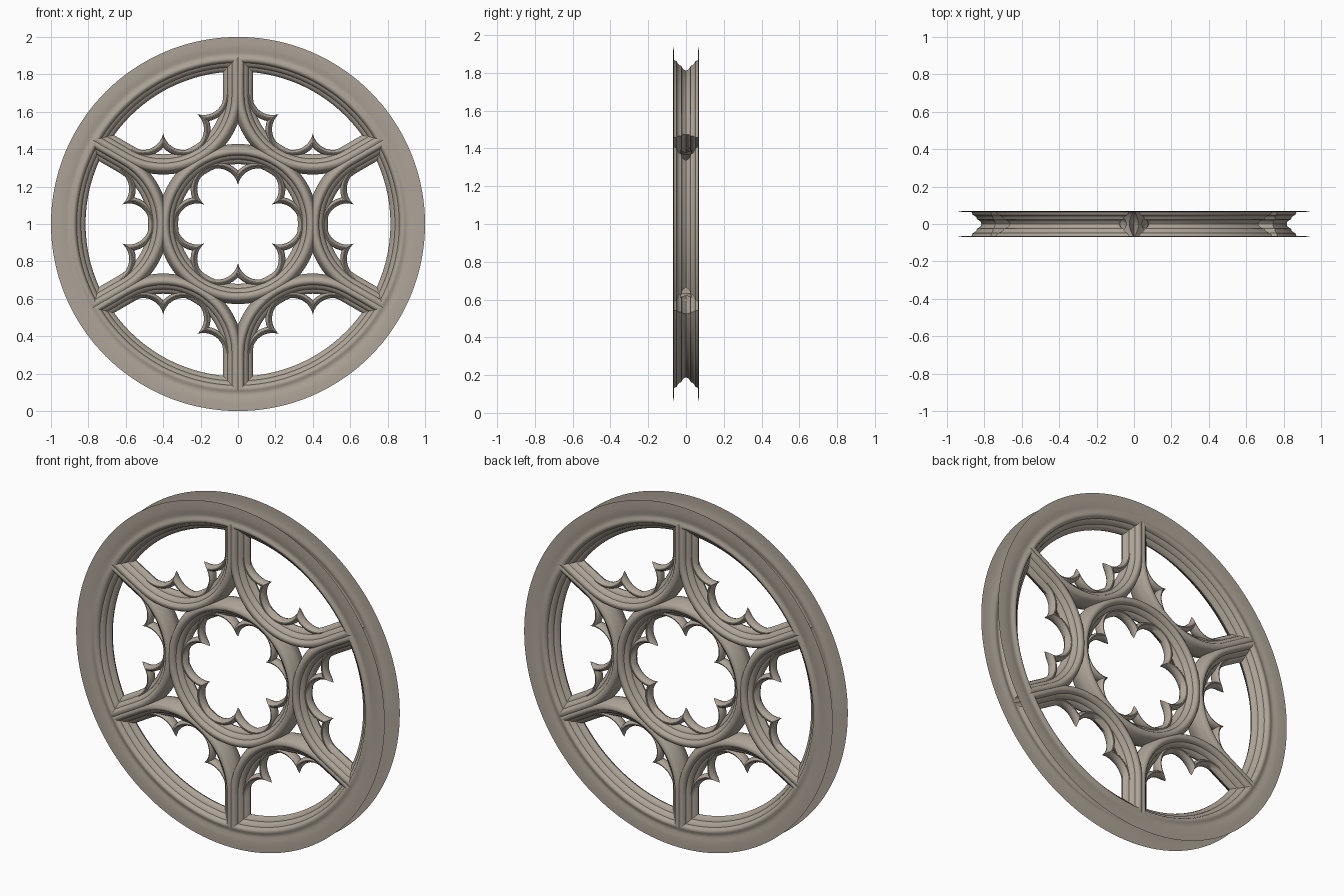
import bpy, bmesh, math
from math import sin, cos, asin, acos, sqrt, radians, pi

if "Cube" in bpy.data.objects:
    bpy.data.objects.remove(bpy.data.objects["Cube"])

stone = bpy.data.materials.new("warm_stone")
stone.diffuse_color = (0.42, 0.37, 0.31, 1)
stone.use_nodes = True
stone.node_tree.nodes["Principled BSDF"].inputs["Base Color"].default_value = stone.diffuse_color

# Main layout: every rib circle has radius RIB, its opening edge is HALF inside it
RIB, HALF, EDGE = 0.40, 0.08, 0.815
CELL = 2 * RIB                      # distance of each outer cell centre
LOBE_D, LOBE_R = 0.216, 0.11        # foil lobe centre distance and radius

# Moulding profile: (offset from opening edge, half depth)
MOULD = [(0, 0), (.006, .014), (.016, .022), (.024, .025), (.028, .036),
         (.038, .045), (.047, .049), (.050, .057), (.056, .066), (.065, .070),
         (.073, .069), (.08, .066)]
RING = MOULD + [(.09, .063), (.10, .0635), (.115, .067), (.135, .0695), (.16, .070), (.185, .070)]
RIB_PROFILE = MOULD + [(.087, .062), (.093, .05), (.099, .036), (.104, .02), (.108, 0)]
FOIL = [(0, 0), (.004, .013), (.009, .022), (.015, .029), (.020, .030),
        (.026, .026), (.031, .016), (.035, 0)]


def rot(p, a):
    return (p[0] * cos(a) - p[1] * sin(a), p[0] * sin(a) + p[1] * cos(a))


def sheet(bm, profile, point, steps, angle=0.0):
    """Sweep a profile; point(offset, t) gives the plan position for t in 0..1."""
    for side in (-1, 1):
        grid = []
        for i in range(steps + 1):
            row = []
            for d, h in profile:
                x, z = rot(point(d, i / steps), angle)
                row.append(bm.verts.new((x, side * h, z + 1)))
            grid.append(row)
        for i in range(steps):
            for j in range(len(profile) - 1):
                f = bm.faces.new((grid[i][j], grid[i + 1][j], grid[i + 1][j + 1], grid[i][j + 1]))
                f.normal_update()
                if f.normal.y * side < 0:
                    f.normal_flip()


def finish(name, bm):
    bmesh.ops.remove_doubles(bm, verts=bm.verts, dist=1e-5)
    me = bpy.data.meshes.new(name)
    bm.to_mesh(me)
    bm.free()
    me.materials.append(stone)
    ob = bpy.data.objects.new(name, me)
    bpy.context.collection.objects.link(ob)
    bpy.ops.object.select_all(action='DESELECT')
    ob.select_set(True)
    bpy.context.view_layer.objects.active = ob
    bpy.ops.object.shade_smooth_by_angle(angle=radians(35))


# Plan curves
def ring_point(d, t):               # ring segment, mitred against the spokes
    r = EDGE + d
    lim = asin(max(0, HALF - d) / r)
    a = lim + (pi / 3 - 2 * lim) * t
    return (r * cos(a), r * sin(a))


def spoke_point(sign):              # half of a spoke along +x, mitred to ring
    def f(d, t):
        s = HALF - d
        start = CELL * cos(pi / 6)
        end = sqrt((EDGE + d) ** 2 - s * s)
        return (start + (end - start) * t, sign * s)
    return f


def arch_point(d, t):               # inward arch of the cell on +x
    r, a = RIB - HALF + d, radians(120 + 120 * t)
    return (CELL + r * cos(a), r * sin(a))


def circle_point(d, t):
    r = RIB - HALF + d
    return (r * cos(2 * pi * t), r * sin(2 * pi * t))


def lobe_point(centre, direction, sign):   # half lobe, mitred at the cusp
    def f(d, t):
        r = LOBE_R + d
        a = t * (pi / 6 + asin(LOBE_D / (2 * r)))
        x, z = rot((LOBE_D + r * cos(a), sign * r * sin(a)), direction)
        return (centre + x, z)
    return f


# Outer ring
bm = bmesh.new()
for k in range(6):
    sheet(bm, RING, ring_point, 24, radians(30 + 60 * k))
finish("outer_ring", bm)

# Spokes
bm = bmesh.new()
for k in range(6):
    for s in (-1, 1):
        sheet(bm, MOULD, spoke_point(s), 2, radians(30 + 60 * k))
finish("spokes", bm)

# Arches of the six outer cells
bm = bmesh.new()
for k in range(6):
    sheet(bm, RIB_PROFILE, arch_point, 32, radians(60 * k))
finish("cell_arches", bm)

# Central circle
bm = bmesh.new()
sheet(bm, RIB_PROFILE, circle_point, 96)
finish("central_circle", bm)

# Foils with cusps in the outer cells
bm = bmesh.new()
for k in range(6):
    for direction, sign in ((180, 1), (180, -1), (120, 1), (240, -1)):
        sheet(bm, FOIL, lobe_point(CELL, radians(direction), sign), 16, radians(60 * k))
finish("cell_foils", bm)

# Six-lobed foil in the centre
bm = bmesh.new()
for k in range(6):
    for s in (-1, 1):
        sheet(bm, FOIL, lobe_point(0, 0, s), 16, radians(60 * k))
finish("central_foil", bm)
